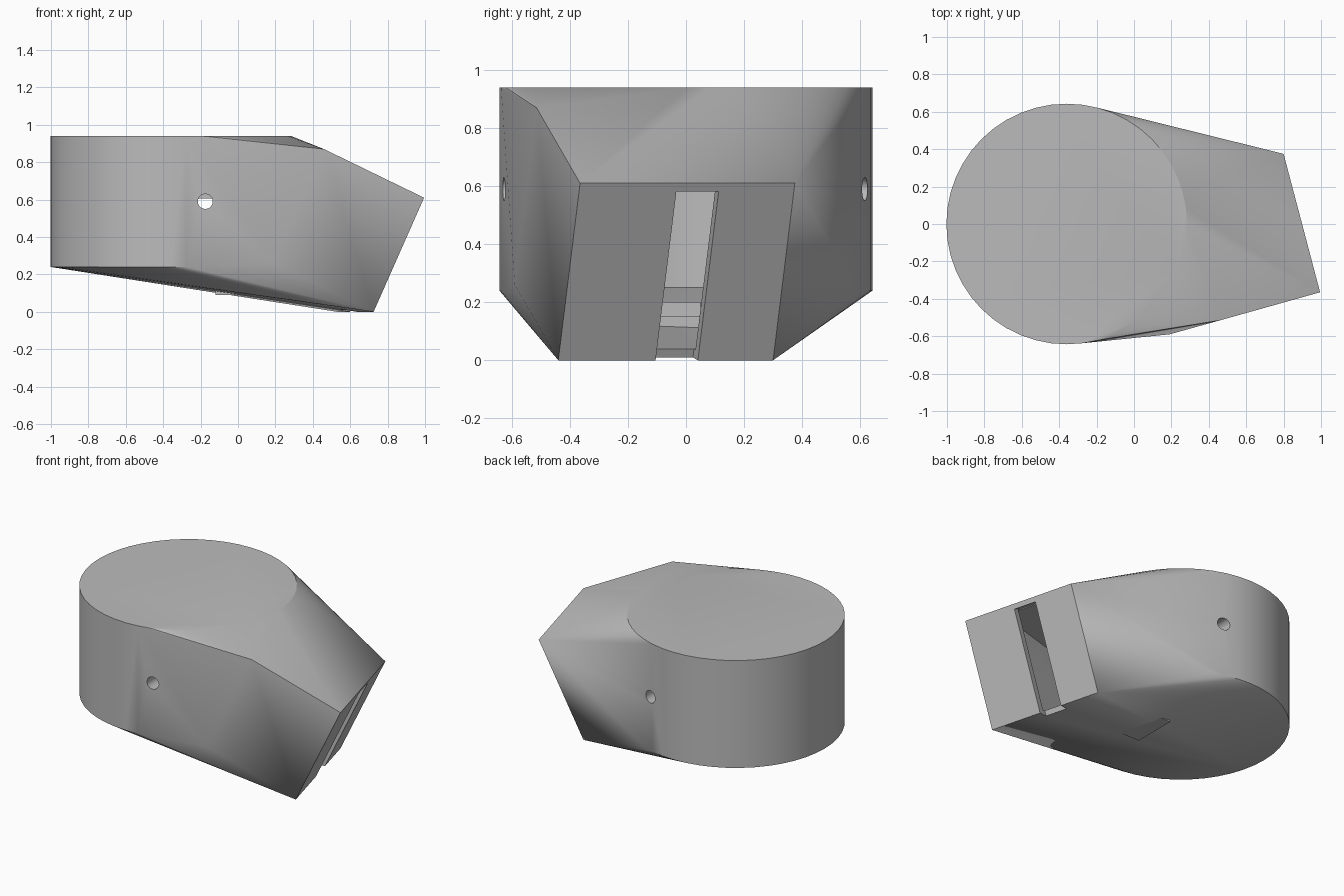
import bpy, bmesh, math
from mathutils import Vector

if "Cube" in bpy.data.objects:
    bpy.data.objects.remove(bpy.data.objects["Cube"])

grey = bpy.data.materials.new("plain_grey")
grey.use_nodes = True
grey.diffuse_color = (0.5, 0.5, 0.5, 1)
grey.node_tree.nodes["Principled BSDF"].inputs["Base Color"].default_value = (0.5, 0.5, 0.5, 1)


def hull(name, points):
    """Convex solid around a set of points."""
    bm = bmesh.new()
    for p in points:
        bm.verts.new(p)
    res = bmesh.ops.convex_hull(bm, input=bm.verts)
    spare = {g for g in res["geom_interior"] if isinstance(g, bmesh.types.BMVert)}
    bmesh.ops.delete(bm, geom=list(spare), context='VERTS')
    bmesh.ops.dissolve_limit(bm, angle_limit=0.002, verts=bm.verts, edges=bm.edges)
    bmesh.ops.recalc_face_normals(bm, faces=bm.faces)
    mesh = bpy.data.meshes.new(name)
    bm.to_mesh(mesh)
    bm.free()
    obj = bpy.data.objects.new(name, mesh)
    bpy.context.collection.objects.link(obj)
    mesh.materials.append(grey)
    return obj


def drum(radius, low, high, sides=48):
    """Rim points of the upright round part."""
    turn = math.tau / sides
    return [Vector((-0.36 + radius * math.cos(i * turn), radius * math.sin(i * turn), z))
            for i in range(sides) for z in (low, high)]


# Tilted front plate frame: across, up and inward from its lower corner
corner = Vector((0.725, -0.44, 0))
across = Vector((-0.195, 0.74, 0))
up = Vector((0.27, 0.075, 0.61))
inward = Vector((-0.535, -0.15, 0.26))


def plate_box(s, t, d):
    return [corner + across * a + up * b + inward * c for a in s for b in t for c in d]


def box(name, x, y, z):
    return hull(name, [(a, b, c) for a in x for b in y for c in z])


def cut(target, cutter):
    cutter.hide_render = True
    mod = target.modifiers.new("cut", 'BOOLEAN')
    mod.operation = 'DIFFERENCE'
    mod.solver = 'EXACT'
    mod.object = cutter
    bpy.context.view_layer.objects.active = target
    bpy.ops.object.modifier_apply(modifier=mod.name)
    bpy.data.objects.remove(cutter)


# Housing: round drum blended into the tilted plate block
housing = hull("housing", drum(0.643, 0.24, 0.94) + plate_box((0, 1), (0, 1), (0, 1)))

# Hollow interior and the slot in the plate
cut(housing, hull("cavity", drum(0.5, 0.25, 0.605)
                  + plate_box((0.3, 0.8), (0.03, 0.95), (0.07, 0.09))))
cut(housing, hull("slot", plate_box((0.453, 0.65), (-0.05, 0.953), (-0.1, 0.1))))

# Side holes
for side in (-1, 1):
    ring = [(-0.175 + 0.04 * math.cos(i * math.tau / 24), side * y,
             0.59 + 0.04 * math.sin(i * math.tau / 24))
            for i in range(24) for y in (0.35, 0.8)]
    cut(housing, hull("hole", ring))

# Connector block set into the floor
box("connector_base", (-0.12, 0.05), (-0.1, 0.19), (0.09, 0.15))
box("connector_top", (-0.12, 0.0), (-0.1, 0.05), (0.15, 0.2))

# Smooth the round surfaces, keep the edges sharp
bpy.ops.object.select_all(action='DESELECT')
housing.select_set(True)
bpy.context.view_layer.objects.active = housing
bpy.ops.object.shade_smooth_by_angle(angle=math.radians(25))
